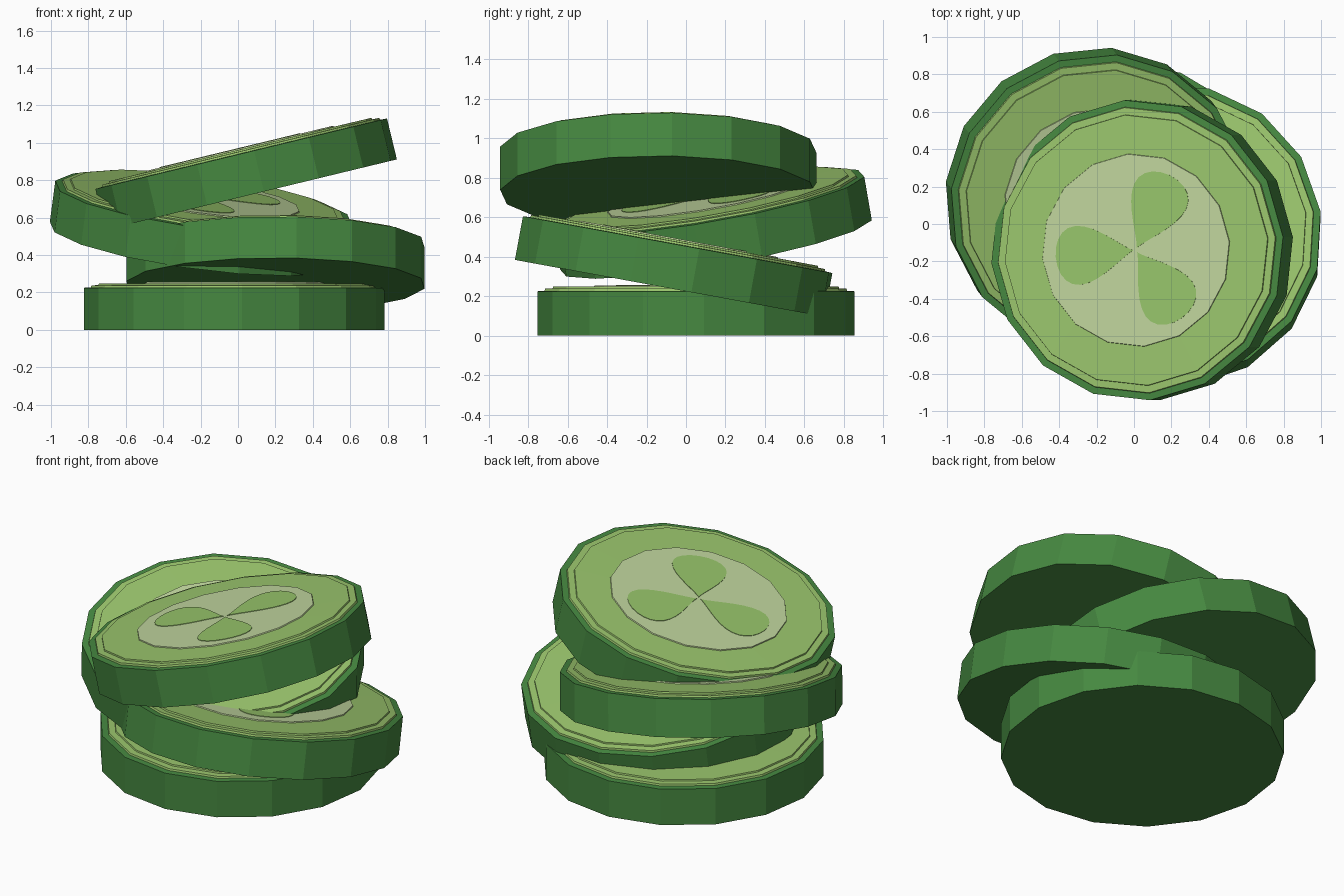
import bpy, bmesh, math
from mathutils import Matrix, Vector

cube = bpy.data.objects.get("Cube")
if cube:
    bpy.data.objects.remove(cube, do_unlink=True)


def material(name, srgb):
    rgba = [c ** 2.2 for c in srgb] + [1]
    m = bpy.data.materials.new(name)
    m.use_nodes = True
    m.diffuse_color = rgba
    bsdf = m.node_tree.nodes["Principled BSDF"]
    bsdf.inputs["Base Color"].default_value = rgba
    bsdf.inputs["Roughness"].default_value = 0.8
    return m


SKIN = material("dark green skin", (0.28, 0.53, 0.26))
FLESH = material("light green flesh", (0.60, 0.77, 0.425))
CORE = material("pale green core", (0.745, 0.83, 0.61))
SEED = material("green seed lobe", (0.585, 0.765, 0.415))

SIDES = 16
# (radius, height, material index of the band leading up to this ring)
PROFILE = [
    (0.805, 0.0, 0), (0.805, 0.225, 0), (0.768, 0.227, 0),
    (0.765, 0.238, 1), (0.727, 0.239, 1), (0.725, 0.248, 1),
    (0.517, 0.249, 1), (0.515, 0.255, 2),
]
TOP = PROFILE[-1][1]


def add_object(name, bm, mats, matrix):
    bmesh.ops.recalc_face_normals(bm, faces=bm.faces)
    mesh = bpy.data.meshes.new(name)
    bm.to_mesh(mesh)
    bm.free()
    for m in mats:
        mesh.materials.append(m)
    obj = bpy.data.objects.new(name, mesh)
    bpy.context.collection.objects.link(obj)
    obj.matrix_world = matrix


# Stepped disc: skin wall, flesh ring, raised core
def slice_body(name, matrix):
    bm = bmesh.new()
    rings = []
    for r, z, _ in PROFILE:
        angles = [math.tau * i / SIDES for i in range(SIDES)]
        rings.append([bm.verts.new((r * math.cos(a), r * math.sin(a), z)) for a in angles])
    for k in range(1, len(rings)):
        lo, hi = rings[k - 1], rings[k]
        for i in range(SIDES):
            j = (i + 1) % SIDES
            bm.faces.new((lo[i], lo[j], hi[j], hi[i])).material_index = PROFILE[k][2]
    bm.faces.new(rings[0][::-1])
    bm.faces.new(rings[-1]).material_index = 2
    add_object(name, bm, (SKIN, FLESH, CORE), matrix)


# Three thin teardrop lobes lying on the core
def seed_lobes(name, matrix):
    bm = bmesh.new()
    steps = 28
    for lobe in range(3):
        turn = Matrix.Rotation(math.radians(60 + 120 * lobe), 4, "Z")
        outline = []
        for i in range(steps):
            t = math.tau * i / steps
            p = Vector((0.012 + 0.215 * (1 - math.cos(t)),
                        0.225 * math.sin(t) * math.sin(t / 2) ** 1.5, TOP - 0.002))
            outline.append(bm.verts.new(turn @ p))
        face = bm.faces.new(outline)
        new = bmesh.ops.extrude_face_region(bm, geom=[face])["geom"]
        bmesh.ops.translate(bm, vec=(0, 0, 0.005),
                            verts=[v for v in new if isinstance(v, bmesh.types.BMVert)])
    add_object(name, bm, (SEED,), matrix)


# name, centre of underside, facing direction, turn in degrees
SLICES = [
    ("bottom", (-0.02, 0.05, 0.0), (0, 0, 1), 3),
    ("lower_middle", (0.2, -0.083, 0.24), (0, 0.18, 0.98), 8),
    ("upper_middle", (-0.213, 0.152, 0.46), (0.13, -0.17, 0.98), -28.5),
    ("top", (0.07, -0.14, 0.723), (-0.235, 0, 0.972), 5),
]
for name, base, facing, turn in SLICES:
    tilt = Vector((0, 0, 1)).rotation_difference(Vector(facing)).to_matrix().to_4x4()
    place = Matrix.Translation(base) @ tilt @ Matrix.Rotation(math.radians(turn), 4, "Z")
    slice_body(name + "_slice", place)
    seed_lobes(name + "_seed_lobes", place)
